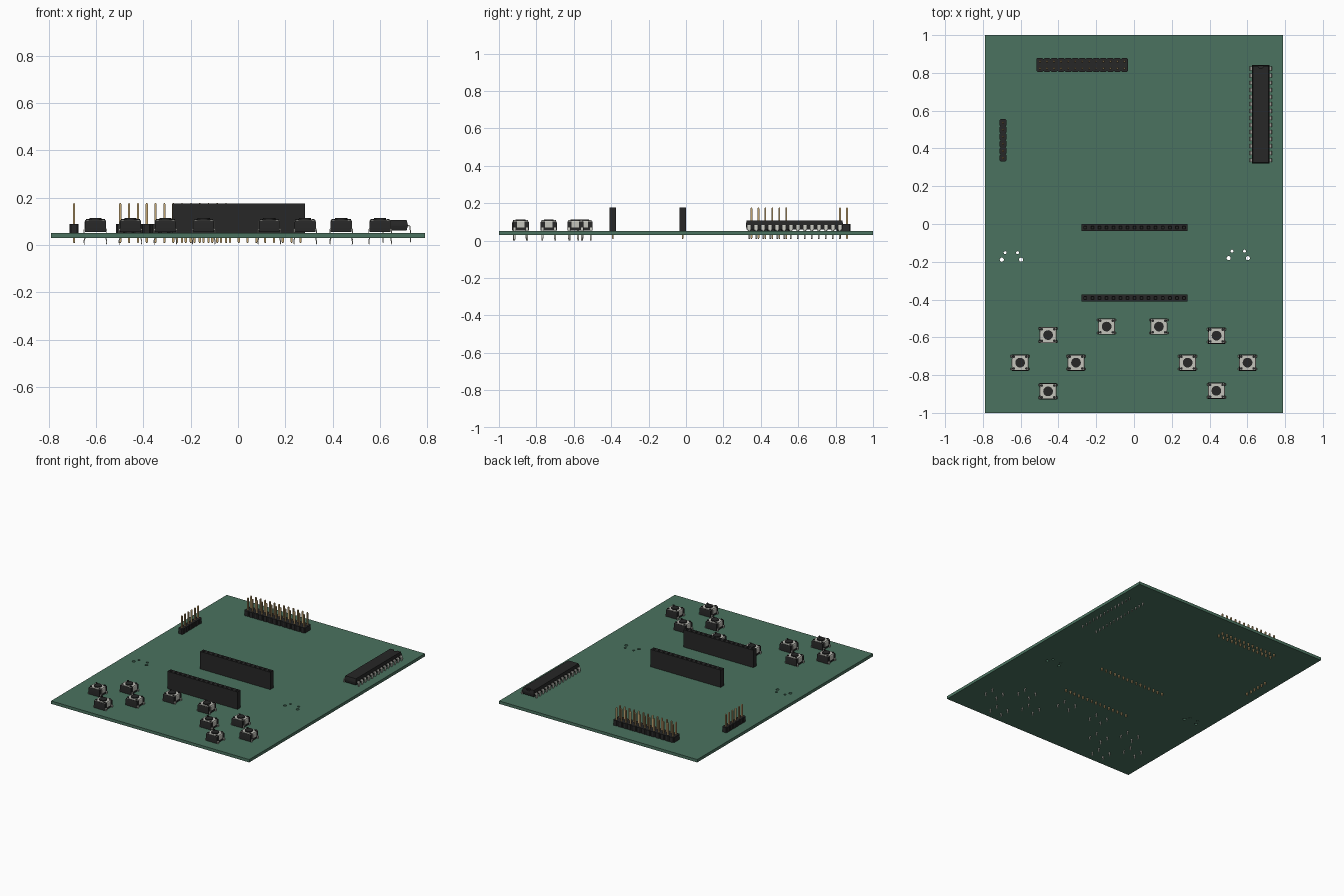
import bpy, bmesh, math

if "Cube" in bpy.data.objects:
    bpy.data.objects.remove(bpy.data.objects["Cube"])

P = 0.0373                      # pin pitch
TOP, BOT = 0.051, 0.030         # board surfaces


def material(name, rgb):
    m = bpy.data.materials.new(name)
    m.diffuse_color = (*rgb, 1)
    m.use_nodes = True
    m.node_tree.nodes["Principled BSDF"].inputs["Base Color"].default_value = m.diffuse_color
    return m


GREEN = material("board_green", (0.07, 0.17, 0.115))
BLACK = material("black_plastic", (0.02, 0.02, 0.02))
GOLD = material("gold_pin", (0.55, 0.38, 0.17))
STEEL = material("steel", (0.55, 0.55, 0.5))


def loft(bm, rings):
    """Closed solid through a list of equal-length point rings."""
    vs = [[bm.verts.new(p) for p in r] for r in rings]
    n = len(vs[0])
    for a, b in zip(vs, vs[1:]):
        for i in range(n):
            j = (i + 1) % n
            bm.faces.new((a[i], a[j], b[j], b[i]))
    bm.faces.new(vs[0][::-1])
    bm.faces.new(vs[-1])


def rect(x, y, w, d):
    return [(x - w/2, y - d/2), (x + w/2, y - d/2), (x + w/2, y + d/2), (x - w/2, y + d/2)]


def circle(x, y, r, n=24):
    return [(x + r*math.cos(2*math.pi*i/n), y + r*math.sin(2*math.pi*i/n)) for i in range(n)]


def prism(bm, outline, z0, z1):
    loft(bm, [[(x, y, z) for x, y in outline] for z in (z0, z1)])


def stack(bm, sections):
    """Rectangular sections (x, y, w, d, z) lofted upwards."""
    loft(bm, [[(a, b, z) for a, b in rect(x, y, w, d)] for x, y, w, d, z in sections])


def pin(bm, x, y, z0, z1, w=0.0094):
    t, s = 0.005, w*0.45
    stack(bm, [(x, y, s, s, z0), (x, y, w, w, z0 + t), (x, y, w, w, z1 - t), (x, y, s, s, z1)])


def ribbon(bm, path, side, y, t):
    """Bent flat lead: path of (x, z, width), mirrored by side."""
    loft(bm, [[(side*x, y - w/2, z), (side*x, y + w/2, z),
               (side*(x + t), y + w/2, z + t), (side*(x + t), y - w/2, z + t)] for x, z, w in path])


def finish(bm, name, mat, loc=(0, 0, 0), rot=0):
    bmesh.ops.recalc_face_normals(bm, faces=bm.faces)
    me = bpy.data.meshes.new(name)
    bm.to_mesh(me)
    bm.free()
    me.materials.append(mat)
    return place(name, me, loc, rot)


def place(name, me, loc, rot=0):
    ob = bpy.data.objects.new(name, me)
    ob.location = loc
    ob.rotation_euler.z = rot
    bpy.context.collection.objects.link(ob)
    return ob


def cut(ob, bm):
    cutter = finish(bm, "cutter", BLACK, ob.location, ob.rotation_euler.z)
    cutter.hide_render = True
    mod = ob.modifiers.new("cut", "BOOLEAN")
    mod.object, mod.operation, mod.solver = cutter, "DIFFERENCE", "EXACT"
    bpy.context.view_layer.update()
    me = bpy.data.meshes.new_from_object(ob.evaluated_get(bpy.context.evaluated_depsgraph_get()))
    ob.modifiers.clear()
    ob.data = me
    me.materials.clear()
    me.materials.append(BLACK if ob.name != "circuit_board" else GREEN)
    bpy.data.objects.remove(cutter)


# circuit board with two groups of four mounting holes
bm = bmesh.new()
prism(bm, rect(0, 0, 1.58, 2), BOT, TOP)
board = finish(bm, "circuit_board", GREEN)
bm = bmesh.new()
for cx, cy in ((-0.649, -0.17), (0.552, -0.162)):
    for s in (-1, 1):
        prism(bm, circle(cx + s*0.033, cy + 0.018, 0.008, 20), 0, 0.1)
        prism(bm, circle(cx + s*0.051, cy - 0.019, 0.011, 20), 0, 0.1)
cut(board, bm)


# male pin headers: scalloped base plus square pins
def pin_header(name, cols, rows, loc, rot=0):
    d, c = rows*P/2, 0.006
    edge = []
    for i in range(cols):
        x0 = (i - cols/2)*P
        edge += [(x0, -d + c), (x0 + c, -d), (x0 + P - c, -d)]
    edge.append((cols*P/2, -d + c))
    bm = bmesh.new()
    prism(bm, edge + [(-x, -y) for x, y in edge], TOP, 0.088)
    finish(bm, name + "_base", BLACK, loc, rot)
    bm = bmesh.new()
    for i in range(cols):
        for j in range(rows):
            pin(bm, (i - (cols - 1)/2)*P, (j - (rows - 1)/2)*P, 0.008, 0.177)
    finish(bm, name + "_pins", GOLD, loc, rot)


pin_header("double_row_header", 13, 2, (-0.274, 0.842, 0))
pin_header("single_row_header", 6, 1, (-0.693, 0.443, 0), math.pi/2)

# tall socket strips with square pockets
for k, y in enumerate((-0.018, -0.391), 1):
    xs = [(i - 7)*P for i in range(15)]
    bm = bmesh.new()
    prism(bm, rect(0, 0, 15*P, 0.036), TOP, 0.176)
    strip = finish(bm, f"socket_strip_{k}", BLACK, (0.003, y, 0))
    bm = bmesh.new()
    for x in xs:
        stack(bm, [(x, 0, 0.011, 0.011, 0.09), (x, 0, 0.011, 0.011, 0.17), (x, 0, 0.019, 0.019, 0.18)])
    cut(strip, bm)
    bm = bmesh.new()
    for x in xs:
        pin(bm, x, 0, 0.008, 0.06, 0.009)
    finish(bm, f"socket_strip_{k}_pins", GOLD, (0.003, y, 0))

# 28-lead chip: body with drafted sides, end notch, bent leads
CHIP = (0.671, 0.58, 0)
bm = bmesh.new()
stack(bm, [(0, 0, 0.084, 0.511, 0.06), (0, 0, 0.094, 0.521, 0.079),
           (0, 0, 0.094, 0.521, 0.085), (0, 0, 0.084, 0.511, 0.106)])
chip = finish(bm, "chip_body", BLACK, CHIP)
bm = bmesh.new()
prism(bm, circle(0, 0.257, 0.014), 0.095, 0.12)
cut(chip, bm)
bm = bmesh.new()
wide, thin = 0.021, 0.008
for s in (-1, 1):
    for i in range(14):
        ribbon(bm, [(0.040, 0.080, wide), (0.050, 0.080, wide), (0.054, 0.075, wide),
                    (0.056, 0.056, wide), (0.056, 0.051, thin), (0.056, 0.008, thin)],
               s, (i - 6.5)*P, 0.004)
finish(bm, "chip_leads", STEEL, CHIP)

# push button: body, corner rivets and round plunger; metal plate and four leads
bm = bmesh.new()
stack(bm, [(0, 0, 0.088, 0.086, 0.054), (0, 0, 0.088, 0.086, 0.097), (0, 0, 0.084, 0.082, 0.103)])
prism(bm, circle(0, 0, 0.0257), 0.1, 0.113)
for sx in (-1, 1):
    for sy in (-1, 1):
        prism(bm, circle(sx*0.033, sy*0.031, 0.007, 12), 0.1, 0.110)
body = finish(bm, "button_1_body", BLACK)
bm = bmesh.new()
prism(bm, rect(0, 0, 0.082, 0.078), 0.1025, 0.106)
for sx in (-1, 1):
    stack(bm, [(sx*0.044, 0, 0.003, 0.04, 0.07), (sx*0.044, 0, 0.003, 0.04, 0.098),
               (sx*0.041, 0, 0.003, 0.04, 0.106)])
    for sy in (-1, 1):
        ribbon(bm, [(0.042, 0.066, 0.011), (0.046, 0.060, 0.011), (0.046, 0.050, 0.011),
                    (0.042, 0.030, 0.010), (0.046, 0.013, 0.010), (0.045, 0.0, 0.007)],
               sx, sy*0.034, 0.004)
metal = finish(bm, "button_1_metal", STEEL)

spots = [(-0.455, -0.588), (-0.145, -0.543), (0.132, -0.543), (0.437, -0.591), (-0.603, -0.734),
         (-0.307, -0.734), (0.284, -0.734), (0.601, -0.734), (-0.455, -0.886), (0.436, -0.883)]
for k, (x, y) in enumerate(spots, 1):
    if k == 1:
        body.location = metal.location = (x, y, 0)
    else:
        place(f"button_{k}_body", body.data, (x, y, 0))
        place(f"button_{k}_metal", metal.data, (x, y, 0))

# smooth the round parts, keep edges sharp
bpy.ops.object.select_all(action="DESELECT")
for ob in (body, chip, board):
    ob.select_set(True)
bpy.context.view_layer.objects.active = board
bpy.ops.object.shade_smooth_by_angle(angle=math.radians(25))
